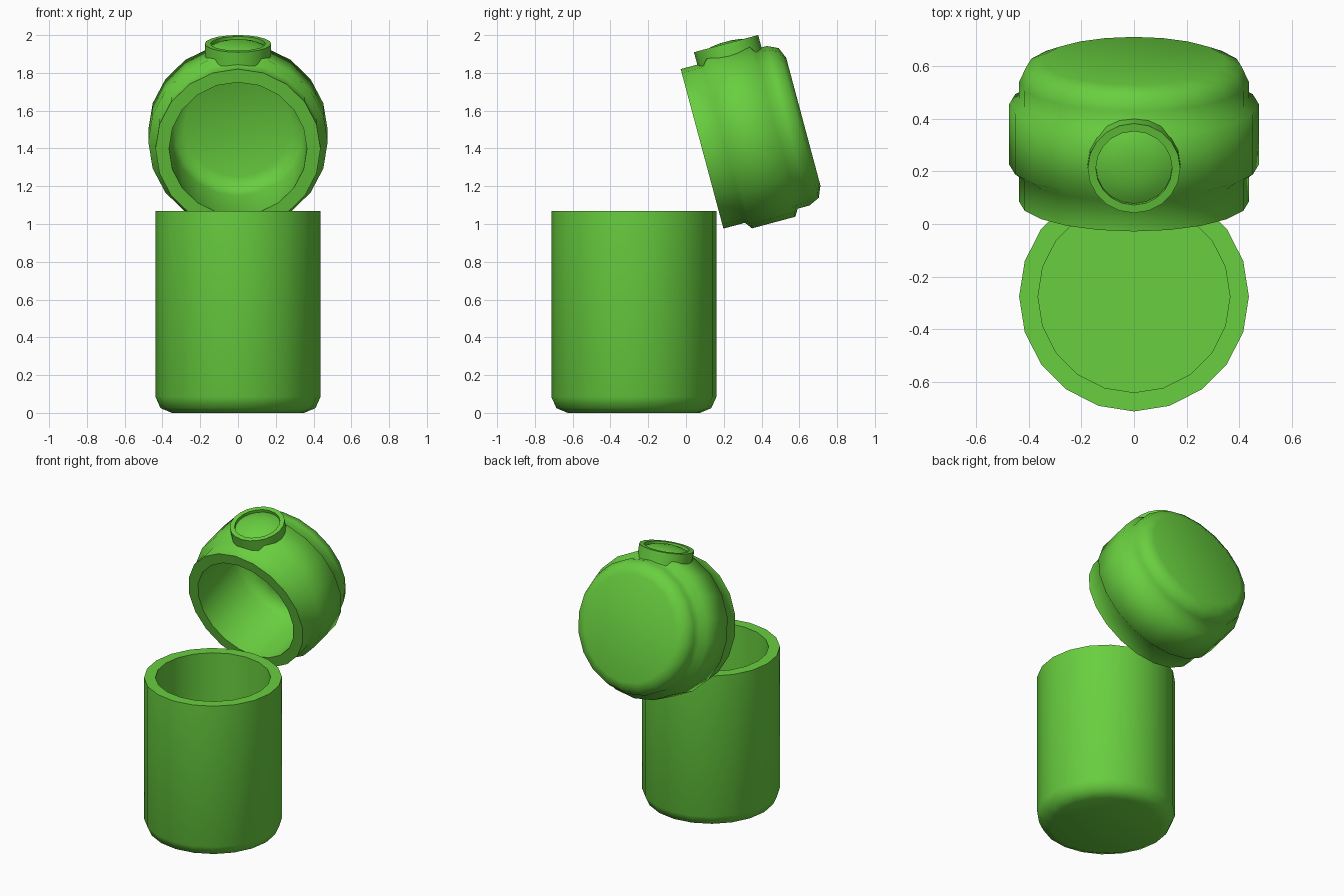
import bpy, bmesh, math
from mathutils import Vector

if "Cube" in bpy.data.objects:
    bpy.data.objects.remove(bpy.data.objects["Cube"])

green = bpy.data.materials.new("leaf_green")
green.diffuse_color = (0.14, 0.62, 0.05, 1)
green.use_nodes = True
green.node_tree.nodes["Principled BSDF"].inputs["Base Color"].default_value = green.diffuse_color


def lathe(name, profile, location, tilt=0, sides=20):
    """Turn an open (radius, height) profile about z and cap both ends."""
    bm = bmesh.new()
    rings = []
    for r, h in profile:
        rings.append([bm.verts.new((r * math.cos(2 * math.pi * i / sides),
                                    r * math.sin(2 * math.pi * i / sides), h))
                      for i in range(sides)])
    for a, b in zip(rings, rings[1:]):
        for i in range(sides):
            j = (i + 1) % sides
            bm.faces.new((a[i], a[j], b[j], b[i]))
    bm.faces.new(rings[0][::-1])
    bm.faces.new(rings[-1])
    bmesh.ops.recalc_face_normals(bm, faces=bm.faces)
    mesh = bpy.data.meshes.new(name)
    bm.to_mesh(mesh)
    bm.free()
    mesh.materials.append(green)
    ob = bpy.data.objects.new(name, mesh)
    bpy.context.collection.objects.link(ob)
    ob.location = location
    ob.rotation_euler.x = math.radians(tilt)
    bpy.ops.object.select_all(action='DESELECT')
    ob.select_set(True)
    bpy.context.view_layer.objects.active = ob
    bpy.ops.object.shade_smooth_by_angle(angle=math.radians(65))
    return ob


# Open cup: rounded foot, thick wall, flat floor
lathe("cup", [(0.35, 0), (0.41, 0.025), (0.437, 0.085), (0.437, 1.07),
              (0.365, 1.07), (0.365, 0.075)], (0, -0.276, 0))

# Tilted lid: mouth at local zero, raised band, rounded end, hollow inside
mouth = Vector((0, 0.085, 1.398))
axis = Vector((0, math.cos(math.radians(15)), math.sin(math.radians(15))))
lathe("lid", [(0.35, 0.555), (0.41, 0.53), (0.437, 0.472), (0.437, 0.407),
              (0.475, 0.384), (0.475, 0.146), (0.437, 0.118), (0.437, 0),
              (0.365, 0), (0.365, 0.40), (0.34, 0.455), (0.28, 0.48)],
      mouth, tilt=-75)

# Round button on the band: raised rim around a shallow dome
lathe("button", [(0.176, 0.42), (0.176, 0.505), (0.145, 0.505), (0.145, 0.485),
                 (0.115, 0.499), (0.075, 0.510), (0.03, 0.515)],
      mouth + axis * 0.267, tilt=15)
